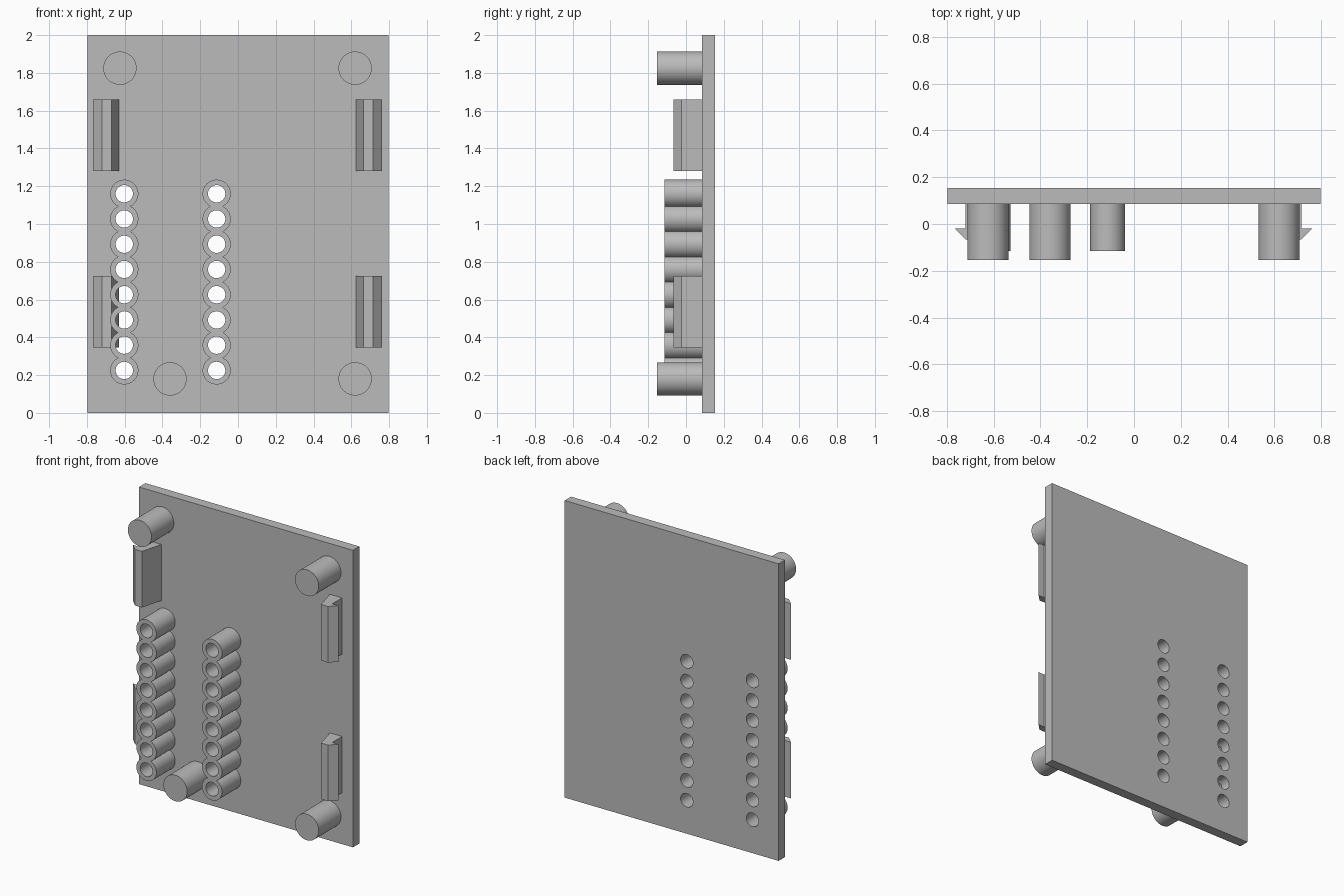
import bpy, bmesh, math
from mathutils import Vector

if "Cube" in bpy.data.objects:
    bpy.data.objects.remove(bpy.data.objects["Cube"])

grey = bpy.data.materials.new("light grey plastic")
grey.diffuse_color = (0.5, 0.5, 0.5, 1)
grey.use_nodes = True
grey.node_tree.nodes["Principled BSDF"].inputs["Base Color"].default_value = grey.diffuse_color

FRONT, BACK = 0.085, 0.153      # faces of the plate along y


def prism(name, loops, start, sweep):
    """Extrude each closed loop of points (mapped by start) along sweep."""
    bm = bmesh.new()
    for loop in loops:
        face = bm.faces.new([bm.verts.new(start(a, b)) for a, b in loop])
        new = bmesh.ops.extrude_face_region(bm, geom=[face])["geom"]
        bmesh.ops.translate(bm, vec=sweep, verts=[v for v in new if isinstance(v, bmesh.types.BMVert)])
    bmesh.ops.recalc_face_normals(bm, faces=bm.faces)
    mesh = bpy.data.meshes.new(name)
    bm.to_mesh(mesh)
    bm.free()
    mesh.materials.append(grey)
    obj = bpy.data.objects.new(name, mesh)
    bpy.context.collection.objects.link(obj)
    return obj


def along_y(name, loops, y0, y1):
    return prism(name, loops, lambda x, z: Vector((x, y0, z)), Vector((0, y1 - y0, 0)))


def along_z(name, loops, z0, z1):
    return prism(name, loops, lambda x, y: Vector((x, y, z0)), Vector((0, 0, z1 - z0)))


def arc(x, z, r, a0, a1, n):
    return [(x + r * math.cos(a0 + (a1 - a0) * i / n), z + r * math.sin(a0 + (a1 - a0) * i / n))
            for i in range(n + 1)]


def circle(x, z, r, n=48):
    return arc(x, z, r, 0, math.tau, n)[:-1]


def smooth(obj):
    bpy.ops.object.select_all(action="DESELECT")
    obj.select_set(True)
    bpy.context.view_layer.objects.active = obj
    bpy.ops.object.shade_smooth_by_angle(angle=math.radians(30))


def cut(obj, cutter):
    mod = obj.modifiers.new("bores", "BOOLEAN")
    mod.operation, mod.solver, mod.object = "DIFFERENCE", "EXACT", cutter
    bpy.context.view_layer.objects.active = obj
    bpy.ops.object.modifier_apply(modifier=mod.name)


# Tube rows: merged round sleeves with a scalloped outline
R, BORE, PITCH, COUNT, Z0 = 0.0745, 0.046, 0.1336, 8, 0.225
columns = (-0.602, -0.113)
heights = [Z0 + PITCH * i for i in range(COUNT)]
notch = math.asin(PITCH / 2 / R)


def scallops(x):
    right, left = [], []
    for i, z in enumerate(heights):
        low = -math.pi / 2 if i == 0 else -notch
        high = math.pi / 2 if i == COUNT - 1 else notch
        side = arc(x, z, R, low, high, 24)
        right += side if i == 0 else side[1:]
    left = [(2 * x - px, pz) for px, pz in reversed(right)]
    return right + left[1:-1]


plate = along_y("back_plate", [[(-0.797, 0), (0.797, 0), (0.797, 2), (-0.797, 2)]], FRONT, BACK)
rows = [along_y("tube_row", [scallops(x)], -0.115, FRONT) for x in columns]

# Bores run through the sleeves and the plate
cutter = along_y("bore_cutter", [circle(x, z, BORE, 32) for x in columns for z in heights], -0.3, 0.3)
for part in [plate] + rows:
    cut(part, cutter)
    smooth(part)
bpy.data.objects.remove(cutter)

# Solid standoff pegs
for x, z in ((-0.625, 1.825), (0.62, 1.825), (-0.36, 0.18), (0.62, 0.18)):
    smooth(along_y("standoff_peg", [circle(x, z, 0.088)], -0.153, FRONT))

# Snap clips: tapered stem with an outward hook, mirrored left and right
clip = [(0.625, FRONT), (0.665, -0.066), (0.716, -0.066), (0.762, -0.02), (0.716, -0.02), (0.716, FRONT)]
for side, shift in ((1, 0), (-1, -0.005)):
    for z in (0.347, 1.28):
        along_z("snap_clip", [[(side * x + shift, y) for x, y in clip]], z, z + 0.378)
